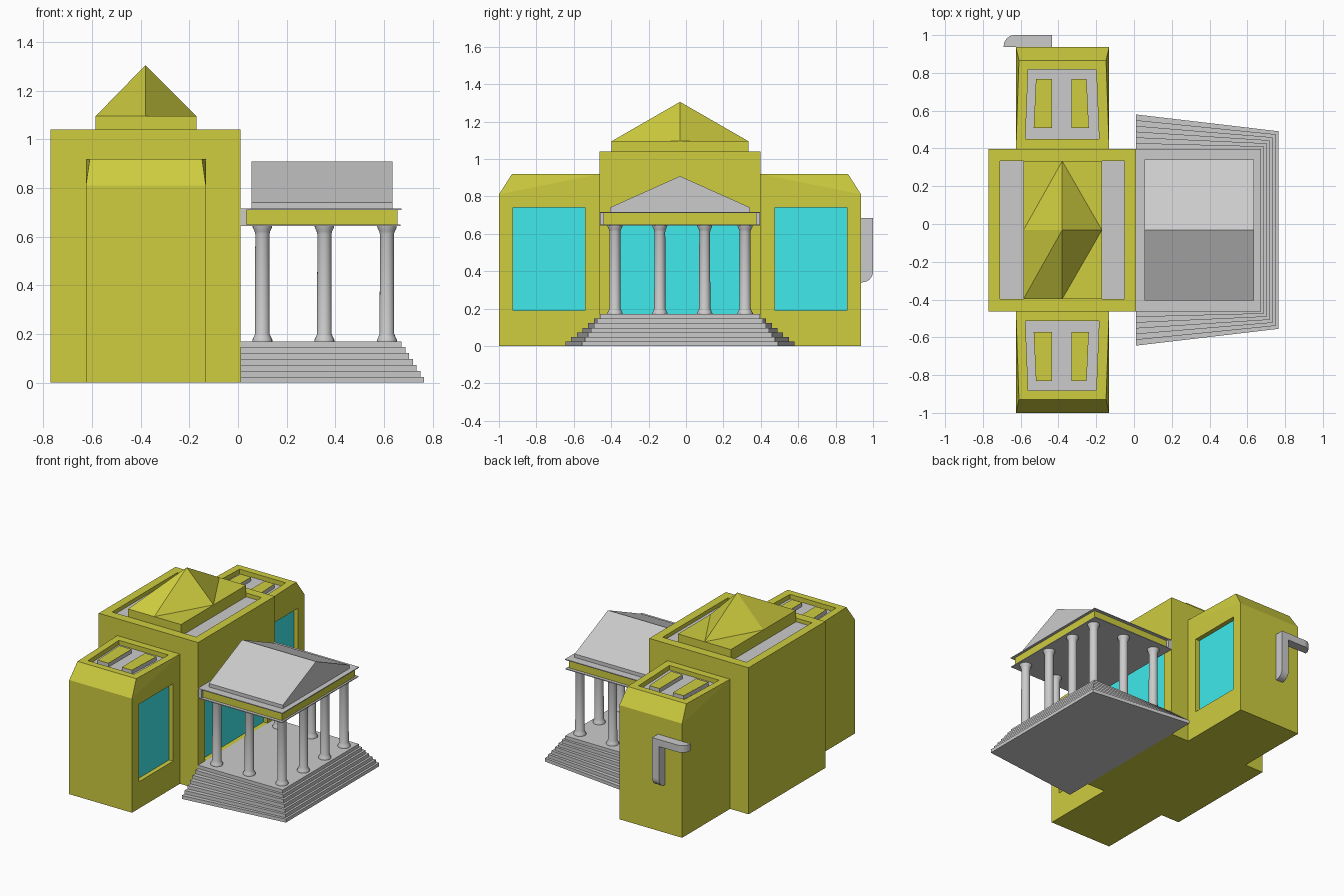
import bpy, bmesh, math

if "Cube" in bpy.data.objects:
    bpy.data.objects.remove(bpy.data.objects["Cube"])

YC = -0.032  # symmetry line of the building


def material(name, rgb):
    m = bpy.data.materials.new(name)
    m.diffuse_color = (*rgb, 1)
    m.use_nodes = True
    m.node_tree.nodes["Principled BSDF"].inputs["Base Color"].default_value = m.diffuse_color
    return m


OLIVE = material("olive", (0.62, 0.61, 0.05))
CYAN = material("cyan_glass", (0.05, 0.82, 0.83))


def finish(name, bm, mat=None):
    bmesh.ops.recalc_face_normals(bm, faces=bm.faces)
    me = bpy.data.meshes.new(name)
    bm.to_mesh(me)
    bm.free()
    ob = bpy.data.objects.new(name, me)
    bpy.context.collection.objects.link(ob)
    if mat:
        me.materials.append(mat)
    return ob


def hull(name, pts, mat=None):
    bm = bmesh.new()
    for p in pts:
        bm.verts.new(p)
    bmesh.ops.convex_hull(bm, input=bm.verts)
    bmesh.ops.dissolve_limit(bm, angle_limit=0.01, verts=bm.verts, edges=bm.edges)
    return finish(name, bm, mat)


def box(name, x, y, z, mat=None):
    return hull(name, [(a, b, c) for a in x for b in y for c in z], mat)


def prism(name, profile, place, lo, hi, mat=None):
    # extrude a 2D profile; place(u, v, w) maps it into space
    return hull(name, [place(u, v, w) for w in (lo, hi) for u, v in profile], mat)


def carve(target, cutters):
    bpy.context.view_layer.objects.active = target
    for c in cutters:
        mod = target.modifiers.new("recess", 'BOOLEAN')
        mod.operation = 'DIFFERENCE'
        mod.solver = 'EXACT'
        mod.object = c
        bpy.ops.object.modifier_apply(modifier=mod.name)
        bpy.data.objects.remove(c)


def sym(a):
    return (YC - a, YC + a)


# central hall with sunken roof and recessed window
hall = box("main_hall", (-0.77, 0.01), sym(0.43), (0, 1.04), OLIVE)
carve(hall, [box("cut", (-0.71, -0.05), sym(0.366), (1.01, 1.2)),
             box("cut", (-0.025, 0.1), sym(0.35), (0.17, 0.70))])
box("hall_roof_floor", (-0.71, -0.05), sym(0.366), (1.005, 1.013))
box("hall_window", (-0.03, -0.022), sym(0.35), (0.17, 0.70), CYAN)

# roof block and faceted peak
box("roof_block", (-0.585, -0.17), sym(0.365), (1.01, 1.095), OLIVE)
hull("roof_peak", [(-0.38, YC, 1.305), (-0.38, YC + 0.365, 1.095), (-0.585, YC, 1.095),
                   (-0.585, YC - 0.365, 1.095), (-0.38, YC - 0.365, 1.095),
                   (-0.17, YC, 1.095)], OLIVE)

# side wings, mirrored about the symmetry line
for s, side in ((-1, "front"), (1, "rear")):
    def Y(d):
        return YC + s * d
    x0, x1 = -0.625, -0.132
    pts = [(x, Y(d), z) for x in (x0, x1) for d, z in
           ((0.43, 0), (0.968, 0), (0.968, 0.81), (0.43, 0.92))]
    pts += [(x0 + 0.016, Y(0.898), 0.92), (x1 - 0.016, Y(0.898), 0.92)]
    wing = hull(side + "_wing", pts, OLIVE)
    well = [(-0.575, 0.482), (-0.185, 0.482), (-0.2, 0.85), (-0.56, 0.85)]
    up = lambda u, v, w: (u, Y(v), w)
    carve(wing, [prism("cut", well, up, 0.885, 1.1),
                 box("cut", (x1 - 0.035, 0), (Y(0.507), Y(0.892)), (0.19, 0.74))])
    prism(side + "_wing_roof_floor", well, up, 0.88, 0.888)
    box(side + "_wing_window", (x1 - 0.04, x1 - 0.032), (Y(0.507), Y(0.892)), (0.19, 0.74), CYAN)
    # two skylight blocks on the wing roof
    for k, (a, b) in enumerate(((-0.525, -0.435), (-0.33, -0.245))):
        t = 0.006 if k == 0 else -0.006
        sky = [(a - t, 0.54), (b, 0.54), (b, 0.80), (a + t, 0.80)] if k == 0 else \
              [(a, 0.54), (b - t, 0.54), (b + t, 0.80), (a, 0.80)]
        prism(f"{side}_skylight_{k}", sky, up, 0.885, 0.912)
        prism(f"{side}_skylight_cap_{k}", sky, up, 0.912, 0.916, OLIVE)

# stepped platform, splayed towards the hall
N = 7
for i in range(N):
    t = i / (N - 1)
    back, front, xf = 0.612 - 0.182 * t, 0.523 - 0.096 * t, 0.765 - 0.093 * t
    hull(f"step_{i}", [(x, YC + s * h, z) for s in (-1, 1)
                       for x, h in ((0.01, back), (xf, front))
                       for z in (0.17 * i / N, 0.17 * (i + 1) / N)])

# columns, lathed from one profile
PROFILE = [(0.041, 0.168), (0.041, 0.176), (0.036, 0.186), (0.03, 0.2), (0.029, 0.61),
           (0.032, 0.622), (0.039, 0.636), (0.041, 0.648)]


def column(name, cx, cy, sides=20):
    bm = bmesh.new()
    rings = [[bm.verts.new((cx + r * math.cos(2 * math.pi * k / sides),
                            cy + r * math.sin(2 * math.pi * k / sides), z))
              for k in range(sides)] for r, z in PROFILE]
    for a, b in zip(rings, rings[1:]):
        for k in range(sides):
            j = (k + 1) % sides
            bm.faces.new((a[k], a[j], b[j], b[k]))
    bm.faces.new(rings[0])
    bm.faces.new(rings[-1])
    ob = finish(name, bm)
    bpy.ops.object.select_all(action='DESELECT')
    ob.select_set(True)
    bpy.context.view_layer.objects.active = ob
    bpy.ops.object.shade_smooth_by_angle(angle=math.radians(40))


spots = [(0.612, YC + d) for d in (-0.348, -0.108, 0.132, 0.348)]
spots += [(x, YC + d) for x in (0.10, 0.355) for d in (-0.348, 0.348)]
for i, (cx, cy) in enumerate(spots):
    column(f"column_{i}", cx, cy)

# entablature: olive band between two thin plates
box("lower_cornice", (0.01, 0.668), sym(0.43), (0.644, 0.65))
box("frieze_band", (0.035, 0.655), sym(0.408), (0.65, 0.71), OLIVE)
box("frieze_wall_strip", (0.01, 0.035), sym(0.428), (0.65, 0.71))
box("upper_cornice", (0.01, 0.672), sym(0.43), (0.71, 0.716))

# gabled portico roof
prism("gable_roof", [(-0.373, 0.716), (0.373, 0.716), (0.373, 0.741), (0, 0.908), (-0.373, 0.741)],
      lambda u, v, w: (w, YC + u, v), 0.055, 0.635)

# bent bracket on the rear wing's end wall, with rounded ends
def rounded(length, depth=0.064, r=0.058):
    arc = [(length - r + r * math.sin(a), depth - r + r * math.cos(a))
           for a in (math.pi / 2 * k / 6 for k in range(7))]
    return [(0, 0), (0, depth)] + arc + [(length, 0)]


prism("bracket_upright", rounded(0.345), lambda u, v, w: (w, 0.936 + v, 0.685 - u), -0.49, -0.435)
prism("bracket_arm", rounded(0.255), lambda u, v, w: (-0.435 - u, 0.936 + v, w), 0.635, 0.685)
